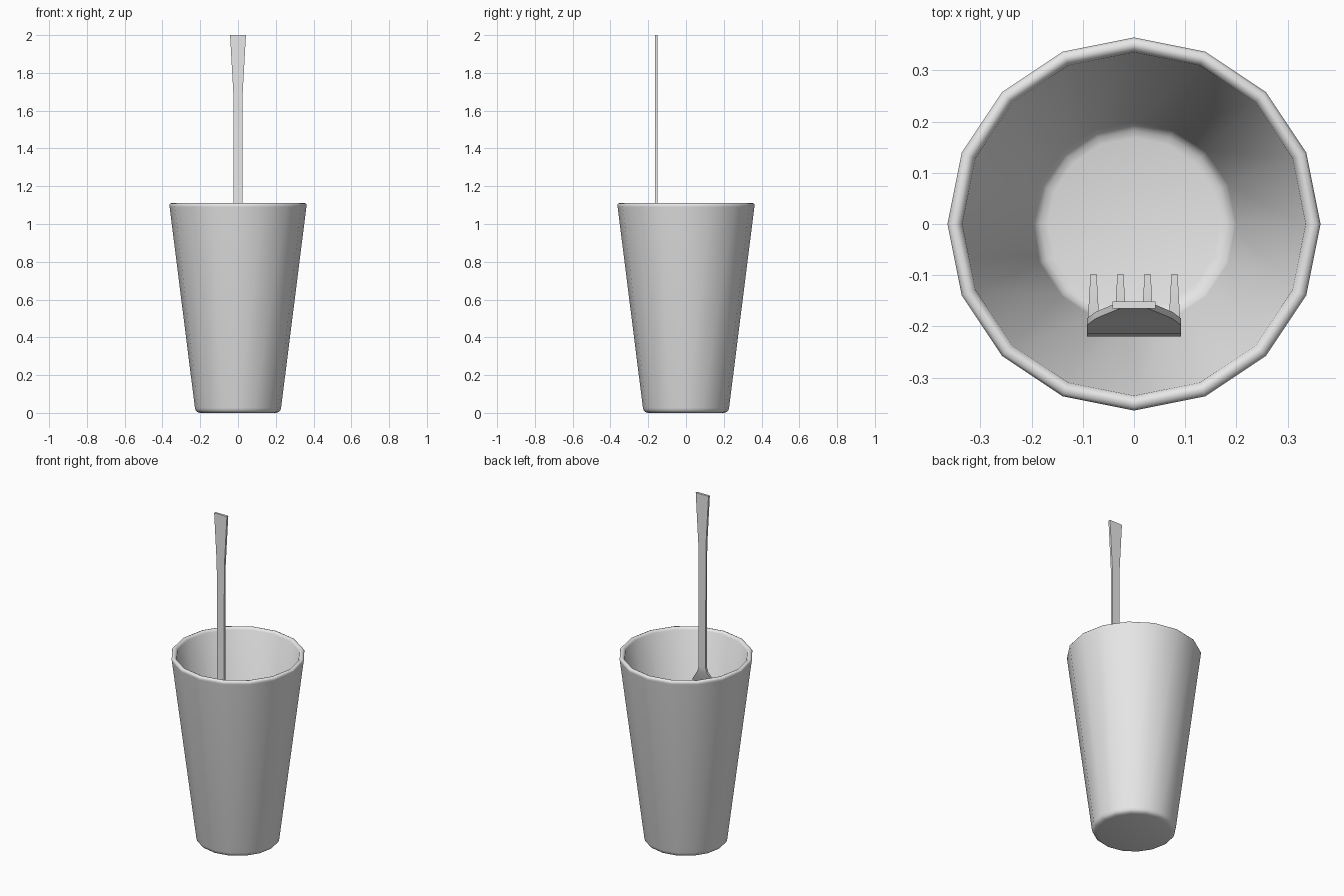
import bpy, bmesh, math

if "Cube" in bpy.data.objects:
    bpy.data.objects.remove(bpy.data.objects["Cube"], do_unlink=True)


def make_material(name, color):
    mat = bpy.data.materials.new(name)
    mat.use_nodes = True
    mat.diffuse_color = color
    mat.node_tree.nodes["Principled BSDF"].inputs["Base Color"].default_value = color
    return mat


GREY = make_material("light grey", (0.8, 0.8, 0.8, 1))


def finish(name, bm, angle):
    bmesh.ops.recalc_face_normals(bm, faces=bm.faces)
    mesh = bpy.data.meshes.new(name)
    bm.to_mesh(mesh)
    bm.free()
    mesh.materials.append(GREY)
    obj = bpy.data.objects.new(name, mesh)
    bpy.context.collection.objects.link(obj)
    bpy.ops.object.select_all(action='DESELECT')
    obj.select_set(True)
    bpy.context.view_layer.objects.active = obj
    bpy.ops.object.shade_smooth_by_angle(angle=math.radians(angle))
    return obj


def lathe(name, profile, sides):
    """Turn (radius, z) points into a closed solid with capped ends."""
    bm = bmesh.new()
    rings = []
    for r, z in profile:
        rings.append([bm.verts.new((r * math.cos(a), r * math.sin(a), z))
                      for a in (2 * math.pi * i / sides for i in range(sides))])
    for low, high in zip(rings, rings[1:]):
        for i in range(sides):
            j = (i + 1) % sides
            bm.faces.new((low[i], low[j], high[j], high[i]))
    bm.faces.new(rings[0][::-1])
    bm.faces.new(rings[-1])
    return finish(name, bm, 50)


def strip(name, sections, x=0.0, thickness=0.013):
    """Rectangular bar through (half width, y, z) sections."""
    bm = bmesh.new()
    t = thickness / 2
    rings = []
    for w, y, z in sections:
        rings.append([bm.verts.new((x + sx * w, y + sy * t, z))
                      for sx, sy in ((-1, -1), (1, -1), (1, 1), (-1, 1))])
    for a, b in zip(rings, rings[1:]):
        for i in range(4):
            j = (i + 1) % 4
            bm.faces.new((a[i], a[j], b[j], b[i]))
    bm.faces.new(rings[0])
    bm.faces.new(rings[-1][::-1])
    return finish(name, bm, 35)


# Tapered cup: base, outer wall, rounded rim, inner wall and floor
lathe("cup", [(0.200, 0.000), (0.215, 0.004), (0.224, 0.012), (0.228, 0.026),
              (0.362, 1.090), (0.364, 1.101), (0.359, 1.108), (0.350, 1.111),
              (0.342, 1.108), (0.335, 1.098), (0.199, 0.056), (0.193, 0.043),
              (0.183, 0.035), (0.168, 0.031)], 16)

# Fork handle widening into the palm
strip("fork_handle", [(0.042, -0.158, 2.00), (0.025, -0.158, 1.70),
                      (0.023, -0.158, 0.97), (0.032, -0.160, 0.94),
                      (0.075, -0.178, 0.88), (0.092, -0.191, 0.84),
                      (0.092, -0.207, 0.79), (0.092, -0.2135, 0.74)])

# Four tapered tines curving back towards the middle
for number, x in enumerate((-0.079, -0.0265, 0.0265, 0.079), 1):
    strip(f"fork_tine_{number}", [(0.013, -0.2135, 0.74), (0.012, -0.204, 0.68),
                                  (0.010, -0.175, 0.60), (0.006, -0.104, 0.49)], x)
